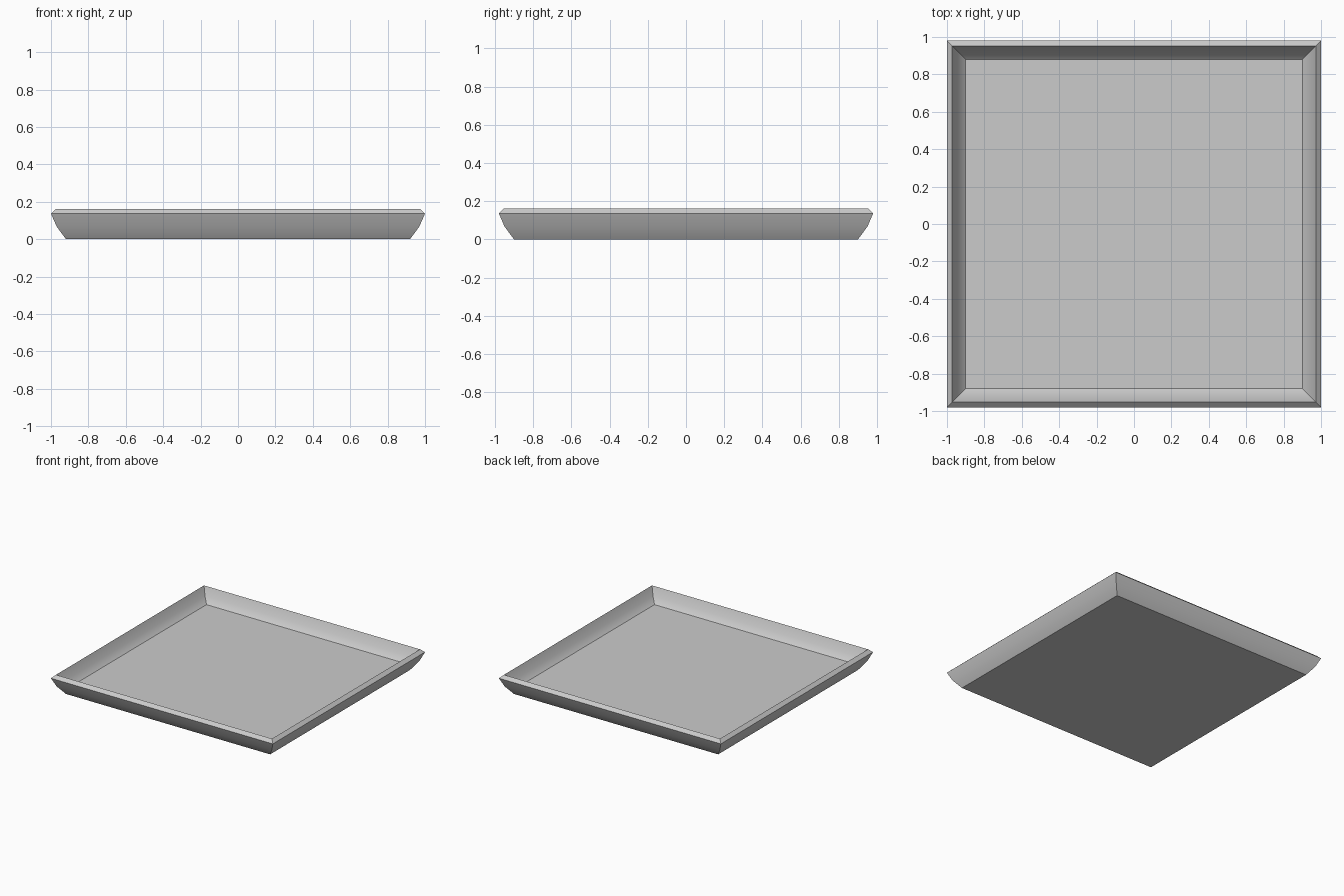
import bpy, bmesh

if "Cube" in bpy.data.objects:
    bpy.data.objects.remove(bpy.data.objects["Cube"])

# Wall cross-section from the underside, over the rim, down to the tray floor:
# (half width in x, height); depth is slightly smaller than width
PROFILE = [(0.92, 0.0), (0.97, 0.068), (1.0, 0.137), (0.973, 0.162),
           (0.945, 0.095), (0.90, 0.053)]
DEPTH_INSET = 0.02

bm = bmesh.new()
rings = []
for w, z in PROFILE:
    d = w - DEPTH_INSET
    rings.append([bm.verts.new((sx * w, sy * d, z))
                  for sx, sy in ((-1, -1), (1, -1), (1, 1), (-1, 1))])

# Sloping walls and rim
for a, b in zip(rings, rings[1:]):
    for i in range(4):
        j = (i + 1) % 4
        bm.faces.new((a[i], a[j], b[j], b[i]))

# Underside and inner floor
bm.faces.new(rings[0][::-1])
bm.faces.new(rings[-1])
bmesh.ops.recalc_face_normals(bm, faces=bm.faces)

mesh = bpy.data.meshes.new("square_tray")
bm.to_mesh(mesh)
bm.free()
tray = bpy.data.objects.new("square_tray", mesh)
bpy.context.collection.objects.link(tray)

# Soft wall curves, crisp rim and corners
bpy.context.view_layer.objects.active = tray
tray.select_set(True)
bpy.ops.object.shade_smooth_by_angle(angle=0.6)
